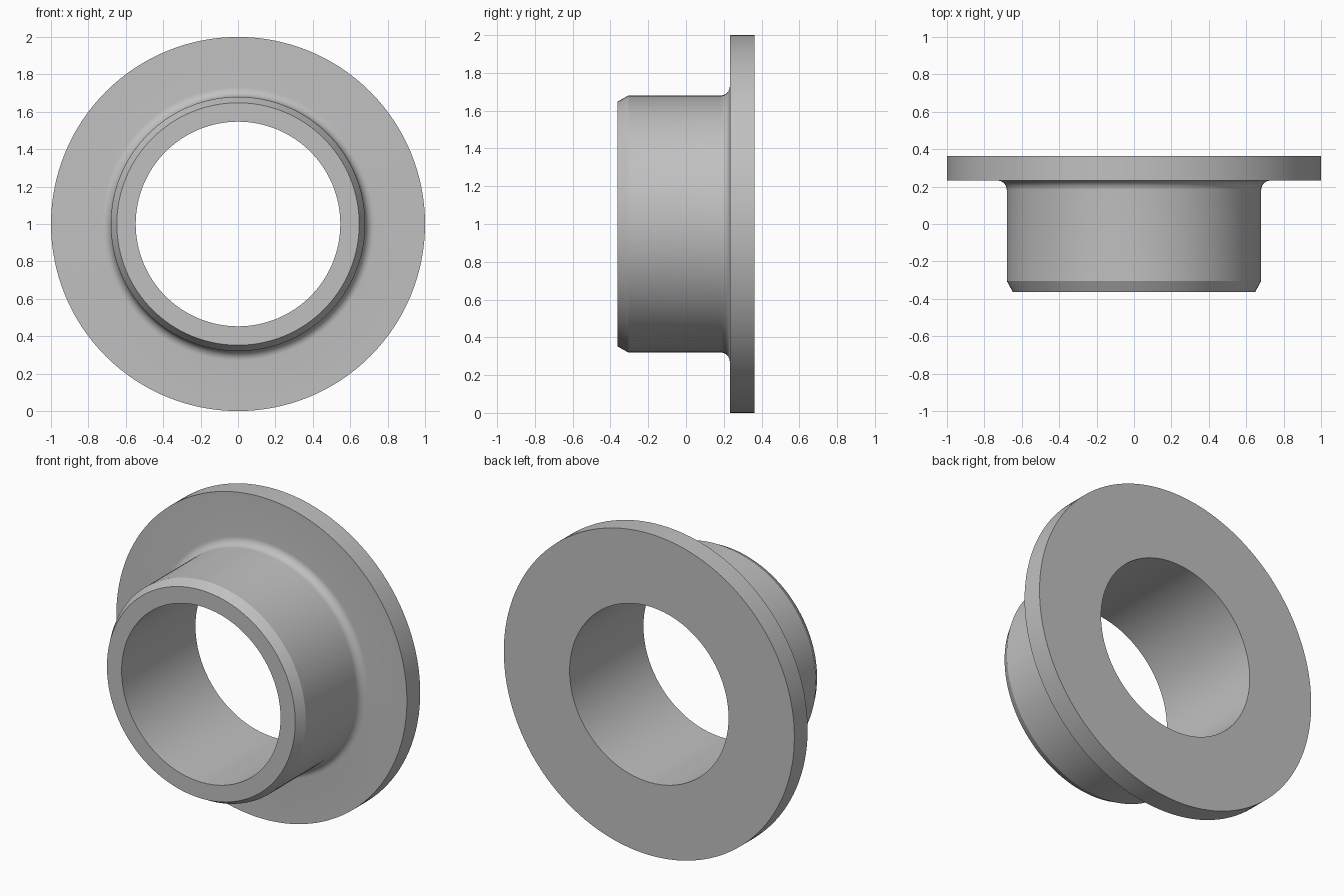
import bpy, bmesh, math

cube = bpy.data.objects.get("Cube")
if cube:
    bpy.data.objects.remove(cube, do_unlink=True)

SEGMENTS = 128
BORE, SLEEVE, CHAMFER, RIM = 0.547, 0.68, 0.648, 1.0
FRONT, SHOULDER, BACK = -0.363, 0.232, 0.363
FILLET = 0.05

grey = bpy.data.materials.new("plain grey")
grey.use_nodes = True
colour = (0.53, 0.53, 0.53, 1)
grey.diffuse_color = colour
grey.node_tree.nodes["Principled BSDF"].inputs["Base Color"].default_value = colour

# Cross-section as (radius, y): bore, chamfered sleeve, fillet, flange
profile = [(BORE, FRONT), (CHAMFER, FRONT), (SLEEVE, FRONT + 0.058)]
for i in range(9):
    a = math.pi / 2 * i / 8
    profile.append((SLEEVE + FILLET * (1 - math.cos(a)),
                    SHOULDER - FILLET * (1 - math.sin(a))))
profile += [(RIM, SHOULDER), (RIM, BACK), (BORE, BACK)]

# Revolve the closed section around the y axis
bm = bmesh.new()
verts = [bm.verts.new((r, y, 0)) for r, y in profile]
edges = [bm.edges.new((verts[i - 1], v)) for i, v in enumerate(verts)]
bmesh.ops.spin(bm, geom=verts + edges, cent=(0, 0, 0), axis=(0, 1, 0),
               angle=math.tau, steps=SEGMENTS, use_merge=True)
bmesh.ops.remove_doubles(bm, verts=bm.verts, dist=0.0001)
bmesh.ops.recalc_face_normals(bm, faces=bm.faces)

mesh = bpy.data.meshes.new("flanged_bushing")
bm.to_mesh(mesh)
bm.free()
mesh.materials.append(grey)
bushing = bpy.data.objects.new("flanged_bushing", mesh)
bushing.location.z = RIM
bpy.context.collection.objects.link(bushing)

# Smooth curved walls, keeping the rim and chamfer edges crisp
bpy.ops.object.select_all(action="DESELECT")
bushing.select_set(True)
bpy.context.view_layer.objects.active = bushing
bpy.ops.object.shade_smooth_by_angle(angle=math.radians(25))
